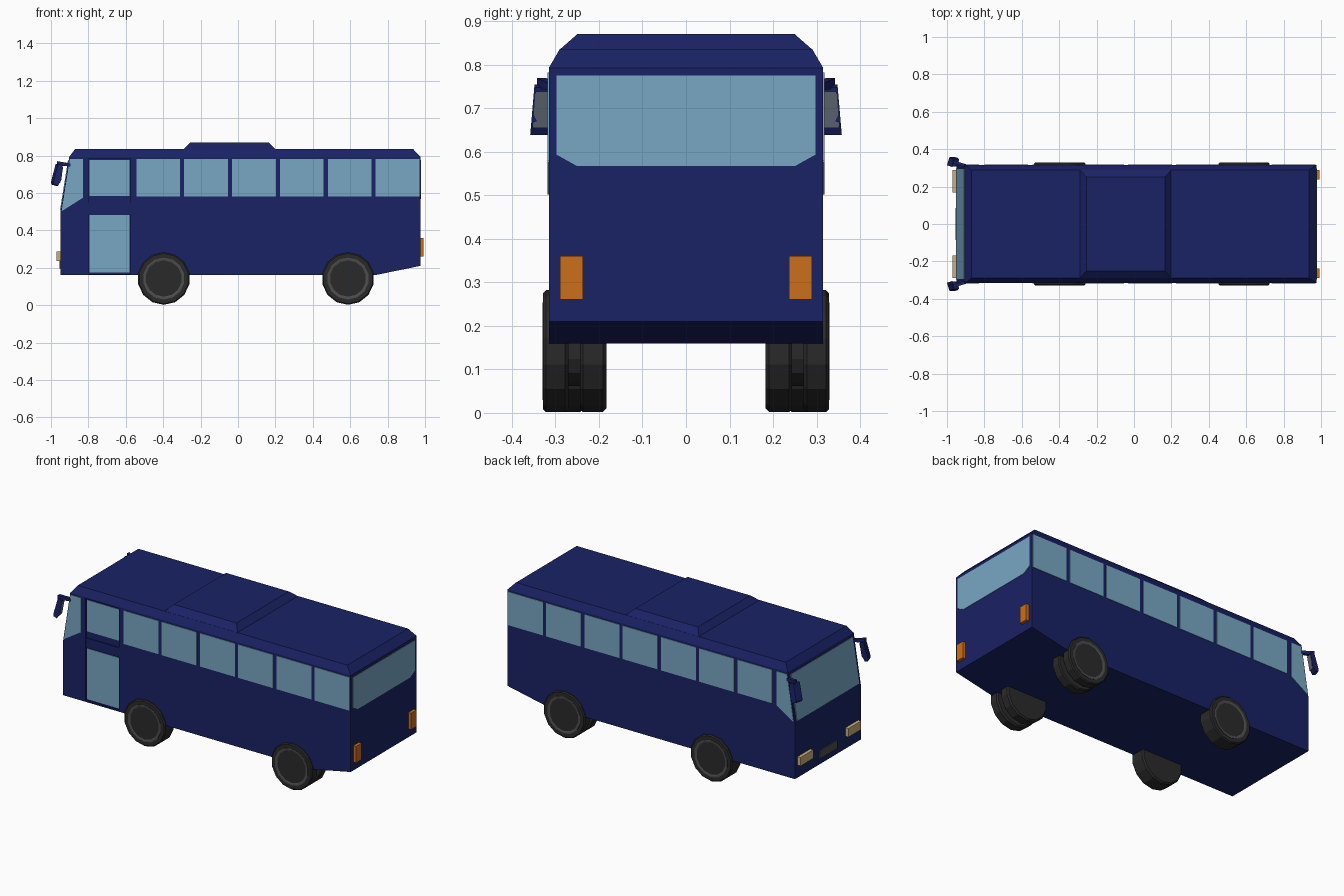
import bpy, bmesh, math
from mathutils import Vector

if "Cube" in bpy.data.objects:
    bpy.data.objects.remove(bpy.data.objects["Cube"])


def material(name, rgb):
    m = bpy.data.materials.new(name)
    m.diffuse_color = (*rgb, 1)
    m.use_nodes = True
    m.node_tree.nodes["Principled BSDF"].inputs["Base Color"].default_value = m.diffuse_color
    return m


PAINT = material("navy_paint", (0.010, 0.016, 0.13))
GLASS = material("glass", (0.19, 0.39, 0.56))
RUBBER = material("rubber", (0.023, 0.023, 0.023))
METAL = material("grey_metal", (0.075, 0.075, 0.075))
ORANGE = material("orange_lens", (0.60, 0.16, 0.01))
LAMP = material("lamp_lens", (0.60, 0.43, 0.20))
MIRROR = material("mirror_glass", (0.12, 0.14, 0.17))


def finish(name, bm, mat):
    bmesh.ops.recalc_face_normals(bm, faces=bm.faces)
    me = bpy.data.meshes.new(name)
    bm.to_mesh(me)
    bm.free()
    me.materials.append(mat)
    ob = bpy.data.objects.new(name, me)
    bpy.context.collection.objects.link(ob)
    return ob


def loft(name, rings, mat):
    """Join equal-length rings of points and cap both ends."""
    bm = bmesh.new()
    vs = [[bm.verts.new(p) for p in r] for r in rings]
    n = len(rings[0])
    for a, b in zip(vs, vs[1:]):
        for i in range(n):
            bm.faces.new((a[i], a[(i + 1) % n], b[(i + 1) % n], b[i]))
    bm.faces.new(vs[0])
    bm.faces.new(vs[-1])
    return finish(name, bm, mat)


def prism(name, pts, offset, mat):
    return loft(name, [pts, [Vector(p) + Vector(offset) for p in pts]], mat)


def box(name, x, y, z, mat):
    pts = [(x[0], y[0], z[0]), (x[1], y[0], z[0]), (x[1], y[1], z[0]), (x[0], y[1], z[0])]
    return prism(name, pts, (0, 0, z[1] - z[0]), mat)


def rect(x0, x1, y, z):
    return [(x0, -y, z), (x1, -y, z), (x1, y, z), (x0, y, z)]


def side_panel(name, xz, s, mat, y=0.314, t=0.004):
    prism(name, [(x, s * y, z) for x, z in xz], (0, s * t, 0), mat)


def rectangle(x0, x1, z0, z1):
    return [(x0, z0), (x1, z0), (x1, z1), (x0, z1)]


# Body: side profile extruded across, then roof pieces
W = 0.315
profile = [(-0.95, 0.16), (0.73, 0.16), (0.975, 0.21), (0.975, 0.793), (-0.902, 0.793), (-0.95, 0.49)]
body = prism("body", [(x, -W, z) for x, z in profile], (0, 2 * W, 0), PAINT)
loft("roof", [rect(-0.902, 0.975, W, 0.793), rect(-0.87, 0.935, 0.29, 0.836)], PAINT)
loft("roof_unit", [rect(-0.29, 0.20, 0.29, 0.835), rect(-0.255, 0.165, 0.25, 0.87)], PAINT)

# Shallow door recess on the near side
cutter = box("door_cutter", (-0.80, -0.575), (-0.4, -W + 0.01), (0.168, 0.785), PAINT)
cutter.hide_render = True
cut = body.modifiers.new("door_recess", "BOOLEAN")
cut.operation, cut.object, cut.solver = "DIFFERENCE", cutter, "EXACT"
bpy.context.view_layer.objects.active = body
bpy.ops.object.modifier_apply(modifier=cut.name)
bpy.data.objects.remove(cutter)

side_panel("door_glass", rectangle(-0.795, -0.58, 0.175, 0.482), -1, GLASS, 0.304)
side_panel("door_rail", rectangle(-0.80, -0.575, 0.487, 0.545), -1, PAINT, 0.304, 0.008)
side_panel("door_upper_glass", rectangle(-0.795, -0.58, 0.585, 0.775), -1, GLASS, 0.304)

# Side windows
for s in (-1, 1):
    for i in range(7):
        if s == -1 and i == 0:
            continue  # the door takes this place
        x = -0.80 + i * 0.256
        side_panel("side_window", rectangle(x, x + 0.234, 0.58, 0.782), s, GLASS)
    side_panel("front_quarter_window",
               [(-0.943, 0.502), (-0.828, 0.575), (-0.828, 0.782), (-0.899, 0.782)], s, GLASS)

# Windscreen on the raked front, rear window with clipped lower corners
prism("windscreen", [(-0.948, -0.297, 0.505), (-0.948, 0.297, 0.505),
                     (-0.905, 0.297, 0.775), (-0.905, -0.297, 0.775)], (-0.004, 0, 0.0006), GLASS)
prism("rear_window", [(0.974, y, z) for y, z in
                      [(-0.25, 0.567), (0.25, 0.567), (0.297, 0.593),
                       (0.297, 0.775), (-0.297, 0.775), (-0.297, 0.593)]], (0.004, 0, 0), GLASS)

# Lamps and front plate
for s in (-1, 1):
    box("tail_lamp", (0.97, 0.993), sorted((s * 0.237, s * 0.289)), (0.26, 0.36), ORANGE)
    box("headlamp", (-0.97, -0.945), sorted((s * 0.168, s * 0.29)), (0.235, 0.287), LAMP)
box("front_plate", (-0.955, -0.945), (-0.085, 0.085), (0.195, 0.245), METAL)


# Wheels: 14-sided lathed profiles of (radius, distance from centre line)
def lathe(name, prof, x, s, mat, n=14):
    rings = [[(x + r * math.sin(2 * math.pi * k / n), s * y, 0.142 - r * math.cos(2 * math.pi * k / n))
              for k in range(n)] for r, y in prof]
    loft(name, rings, mat)


def tyre(name, x, s, y0, y1):
    lathe(name, [(0.112, y0), (0.132, y0), (0.14, y0 + 0.008), (0.14, y1 - 0.006),
                 (0.134, y1), (0.112, y1)], x, s, RUBBER)


for s in (-1, 1):
    for x, inner in ((-0.397, 0.235), (0.588, 0.27)):
        tyre("tyre", x, s, inner, 0.328)
        lathe("wheel_rim", [(0.05, 0.31), (0.112, 0.31), (0.112, 0.330), (0.104, 0.330),
                            (0.075, 0.322), (0.07, 0.326)], x, s, METAL)
    tyre("inner_rear_tyre", 0.588, s, 0.183, 0.243)
    lathe("rear_hub", [(0.08, 0.24), (0.08, 0.275)], 0.588, s, RUBBER)

# Mirrors on short arms at the front corners
head = [(-0.993, 0.658), (-0.990, 0.645), (-0.968, 0.638), (-0.950, 0.670), (-0.943, 0.748), (-0.968, 0.755)]
for s in (-1, 1):
    loft("mirror_head", [[(x - 0.007, s * (0.306 + 0.01 * (0.755 - z) / 0.117), z) for x, z in head],
                         [(x + 0.006, s * (0.348 + 0.01 * (0.755 - z) / 0.117), z) for x, z in head]], PAINT)
    prism("mirror_face", [(-0.959, s * 0.318, 0.655), (-0.953, s * 0.352, 0.655),
                          (-0.939, s * 0.346, 0.738), (-0.945, s * 0.314, 0.738)], (0.004, 0, 0), MIRROR)
    loft("mirror_arm", [[(-0.968, s * y, z) for y, z in ((0.322, 0.745), (0.342, 0.745), (0.342, 0.77), (0.322, 0.77))],
                        [(-0.895, s * y, z) for y, z in ((0.300, 0.742), (0.318, 0.742), (0.318, 0.758), (0.300, 0.758))]],
         PAINT)
